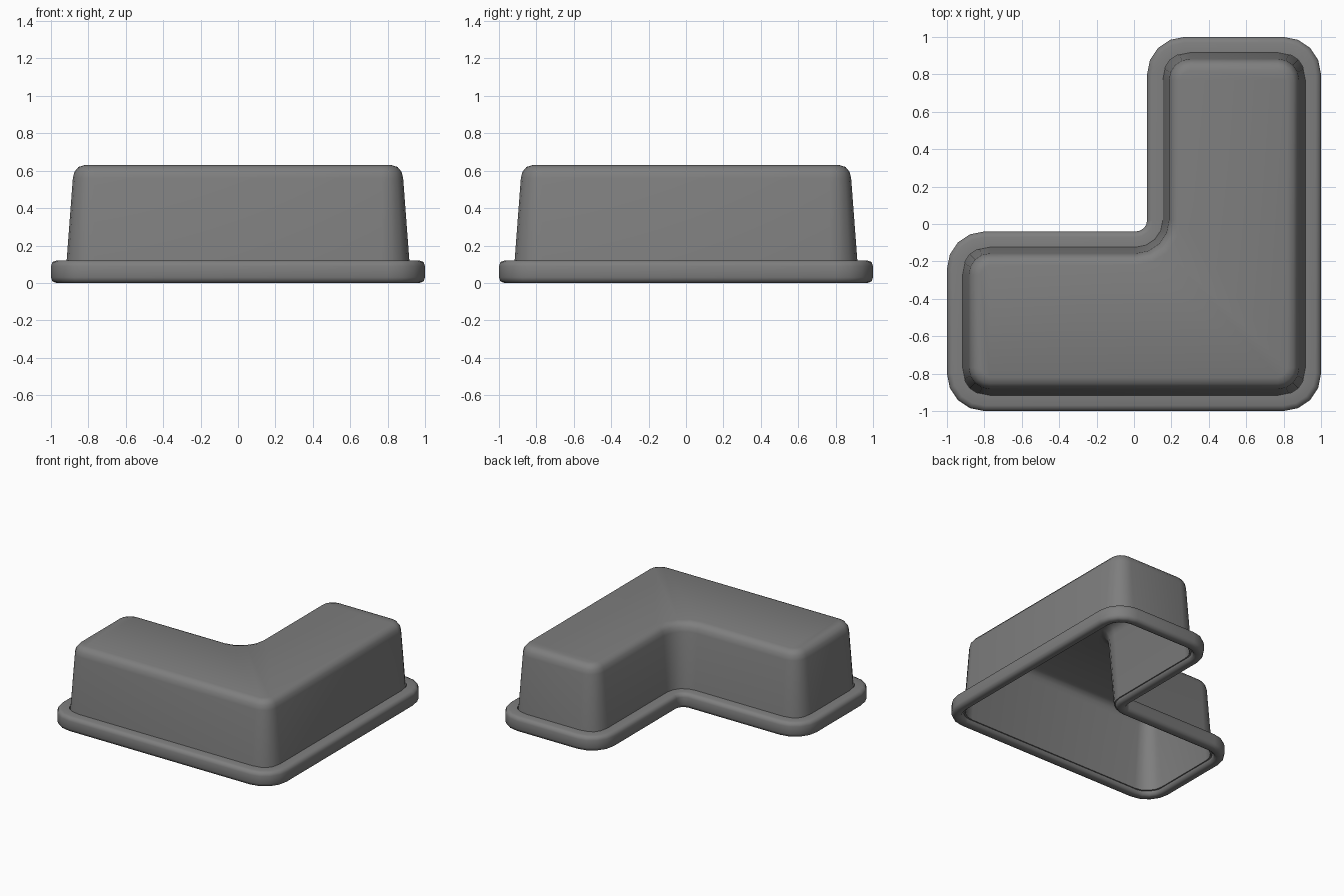
import bpy, bmesh, math

if "Cube" in bpy.data.objects:
    bpy.data.objects.remove(bpy.data.objects["Cube"])

IX, IY, RC = 0.07, -0.04, 0.06   # inside corner position and radius
SEG = 4

dark = bpy.data.materials.new("dark_grey")
dark.diffuse_color = (0.21, 0.21, 0.21, 1)
dark.use_nodes = True
dark.node_tree.nodes["Principled BSDF"].inputs["Base Color"].default_value = dark.diffuse_color


def outline(inset, z, R):
    # L-shaped plan: arc centre x, y, start angle, sweep, radius
    corners = [
        (-1 + R, -1 + R, 180, 90, R),
        (1 - R, -1 + R, 270, 90, R),
        (1 - R, 1 - R, 0, 90, R),
        (IX + R, 1 - R, 90, 90, R),
        (IX - RC, IY + RC, 0, -90, -RC),
        (-1 + R, IY - R, 90, 90, R),
    ]
    pts = []
    for cx, cy, start, turn, r in corners:
        rad = abs(r - inset)
        for i in range(SEG + 1):
            a = math.radians(start + turn * i / SEG)
            pts.append((cx + rad * math.cos(a), cy + rad * math.sin(a), z))
    return pts


def sweep(name, profile, closed, radius):
    """Skin the plan outline through (inset, height) pairs."""
    bm = bmesh.new()
    rings = [[bm.verts.new(p) for p in outline(d, z, radius)] for d, z in profile]
    n = len(rings[0])
    pairs = list(zip(rings, rings[1:]))
    if closed:
        pairs.append((rings[-1], rings[0]))
    for a, b in pairs:
        for i in range(n):
            j = (i + 1) % n
            bm.faces.new((a[i], a[j], b[j], b[i]))
    if not closed:
        bm.faces.new(rings[0])
        bm.faces.new(rings[-1])
    bmesh.ops.recalc_face_normals(bm, faces=bm.faces)
    caps = [f for f in bm.faces if len(f.verts) > 4]
    bmesh.ops.triangulate(bm, faces=caps)
    mesh = bpy.data.meshes.new(name)
    bm.to_mesh(mesh)
    bm.free()
    mesh.materials.append(dark)
    ob = bpy.data.objects.new(name, mesh)
    bpy.context.collection.objects.link(ob)
    bpy.ops.object.select_all(action='DESELECT')
    ob.select_set(True)
    bpy.context.view_layer.objects.active = ob
    bpy.ops.object.shade_smooth_by_angle(angle=math.radians(55))


# Rounded rim around the open bottom
sweep("rim", [(0.0, 0.03), (0.008, 0.008), (0.03, 0.0), (0.055, 0.0),
              (0.074, 0.008), (0.082, 0.03), (0.09, 0.12),
              (0.03, 0.12), (0.008, 0.112), (0.0, 0.09)], True, 0.2)

# Tapered hollow cover: inner ceiling, down the inside, up the outside, top
T = 0.014
outer = [(0.077, 0.03), (0.117, 0.56), (0.126, 0.595), (0.147, 0.62), (0.18, 0.63)]
inner = [(d + T, z - T) for d, z in outer[1:]]
sweep("cover", inner[::-1] + [(0.077 + T, 0.03)] + outer, False, 0.23)
